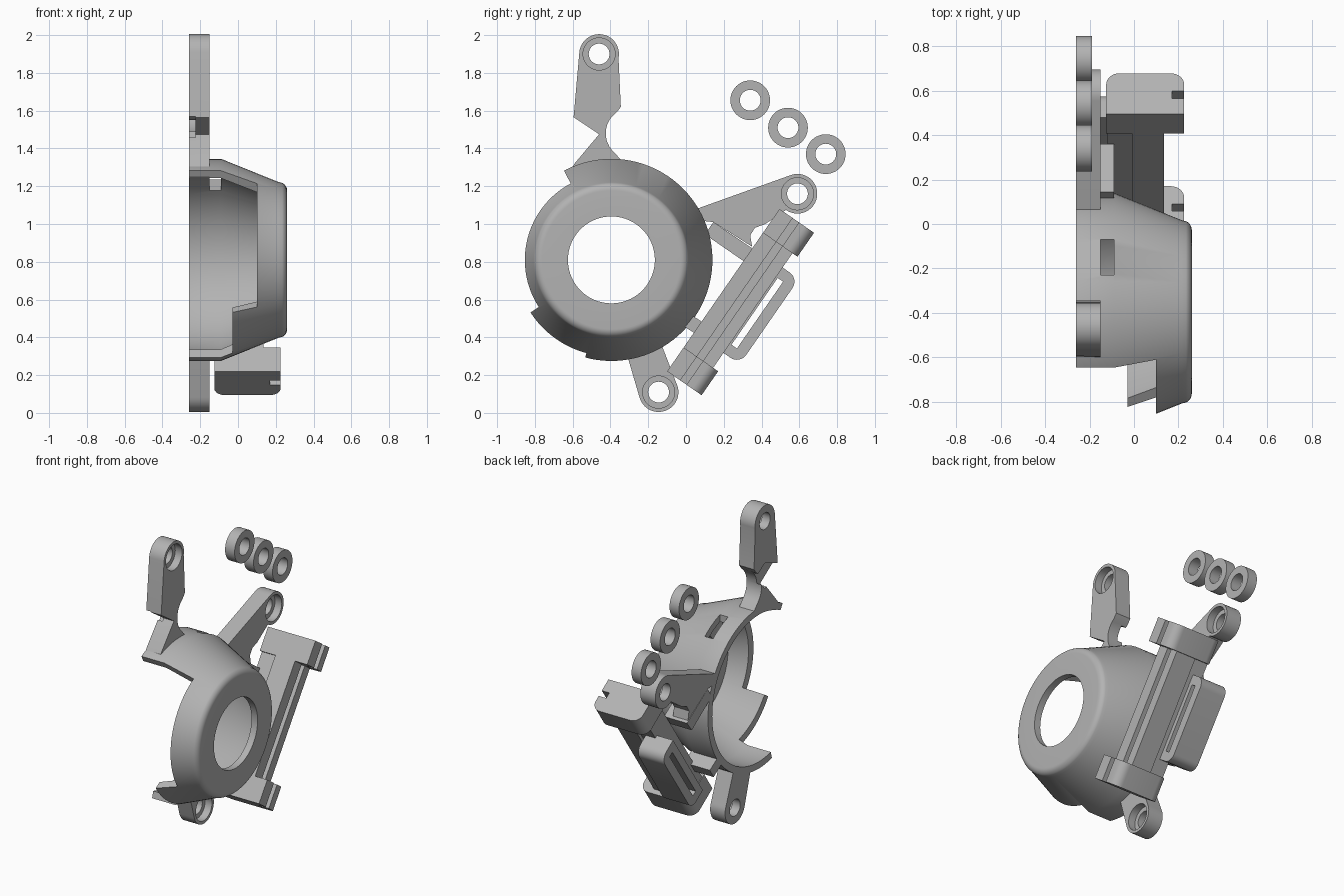
import bpy, bmesh, math
from mathutils import Vector

cube = bpy.data.objects.get("Cube")
if cube:
    bpy.data.objects.remove(cube, do_unlink=True)

GREY = (0.45, 0.45, 0.45, 1)
mat = bpy.data.materials.new("plain_grey")
mat.use_nodes = True
mat.diffuse_color = GREY
mat.node_tree.nodes["Principled BSDF"].inputs["Base Color"].default_value = GREY

CY, CZ = -0.395, 0.81          # housing axis
BACK, FRONT = -0.26, 0.26
ARM_FRONT = -0.15
EAR, BORE, HOLE = 0.105, 0.085, 0.055
U = Vector((0, 0.569, 0.822))  # long direction of the tilted holder
V = Vector((0, 0.822, -0.569))
CORNER = Vector((0, -0.10, 0.22))


def finish(name, bm, angle=30):
    bmesh.ops.recalc_face_normals(bm, faces=bm.faces)
    mesh = bpy.data.meshes.new(name)
    bm.to_mesh(mesh)
    bm.free()
    ob = bpy.data.objects.new(name, mesh)
    bpy.context.collection.objects.link(ob)
    mesh.materials.append(mat)
    smooth(ob, angle)
    return ob


def select(ob):
    bpy.ops.object.select_all(action='DESELECT')
    ob.select_set(True)
    bpy.context.view_layer.objects.active = ob


def smooth(ob, angle=30):
    select(ob)
    bpy.ops.object.shade_smooth_by_angle(angle=math.radians(angle))


def sweep(name, points, offset):
    """Solid from a closed outline pushed along an offset."""
    bm = bmesh.new()
    face = bm.faces.new([bm.verts.new(p) for p in points])
    out = bmesh.ops.extrude_face_region(bm, geom=[face])
    bmesh.ops.translate(bm, vec=offset, verts=[v for v in out["geom"] if isinstance(v, bmesh.types.BMVert)])
    return finish(name, bm)


def plate(name, outline, x0, x1):
    return sweep(name, [Vector((x0, y, z)) for y, z in outline], Vector((x1 - x0, 0, 0)))


def rail(name, profile, u0, u1):
    """Sweep an (x, v) profile along the holder."""
    return sweep(name, [CORNER + U * u0 + V * v + Vector((x, 0, 0)) for x, v in profile], U * (u1 - u0))


def arc(cy, cz, r, a0, a1, n=24):
    return [(cy + r * math.cos(math.radians(a0 + (a1 - a0) * i / n)),
             cz + r * math.sin(math.radians(a0 + (a1 - a0) * i / n))) for i in range(n + 1)]


def circle(cy, cz, r, n=48):
    return arc(cy, cz, r, 0, 360, n)[:-1]


def cut(ob, *cutters):
    for c in cutters:
        c.hide_render = True
        m = ob.modifiers.new("cut", 'BOOLEAN')
        m.operation, m.solver, m.object = 'DIFFERENCE', 'EXACT', c
        select(ob)
        bpy.ops.object.modifier_apply(modifier=m.name)
        bpy.data.objects.remove(c, do_unlink=True)
    smooth(ob)


# Conical housing, revolved about the x axis
profile = [(BACK, 0.535), (-0.09, 0.535), (0.215, 0.412)]
profile += arc(0.215, 0.367, 0.045, 65, 0, 6)
profile += [(FRONT, 0.23), (0.215, 0.23), (0.215, 0.355), (-0.09, 0.49), (BACK, 0.49)]
bm = bmesh.new()
SEG = 96
rings = []
for i in range(SEG):
    a = 2 * math.pi * i / SEG
    rings.append([bm.verts.new((x, CY + r * math.cos(a), CZ + r * math.sin(a))) for x, r in profile])
for i in range(SEG):
    a, b = rings[i], rings[(i + 1) % SEG]
    for j in range(len(profile)):
        k = (j + 1) % len(profile)
        bm.faces.new((a[j], a[k], b[k], b[j]))
housing = finish("housing", bm)


def wedge(a0, a1, x1):
    return plate("cutter", [(CY, CZ)] + arc(CY, CZ, 0.8, a0, a1, 12), -0.4, x1)


# Stepped side opening and a small slot on top
cut(housing, wedge(118, 213, 0.10), wedge(211, 255, -0.03),
    plate("cutter", [(-0.23, 1.1), (-0.07, 1.1), (-0.07, 1.5), (-0.23, 1.5)], -0.15, -0.09))

# Mounting arms with counterbored ears
arms = {
    "top_arm": ((-0.46, 1.90),
                arc(-0.46, 1.90, EAR, 175, -12)
                + [(-0.345, 1.62)] + arc(-0.29, 1.48, 0.135, 125, 228, 12)
                + [(-0.34, 1.335), (-0.42, 1.31), (-0.56, 1.27), (-0.63, 1.245),
                   (-0.59, 1.32), (-0.46, 1.475), (-0.595, 1.565)]),
    "side_arm": ((0.59, 1.16),
                 arc(0.59, 1.16, EAR, 110, -125)
                 + [(0.42, 1.0), (0.365, 0.98), (0.34, 0.94), (0.35, 0.88),
                    (0.145, 1.01), (0.06, 1.02), (0.02, 1.07), (0.07, 1.085)]),
    "bottom_arm": ((-0.145, 0.11),
                   arc(-0.145, 0.11, EAR, 195, 385)
                   + [(-0.125, 0.35), (-0.2, 0.33), (-0.31, 0.30)]),
}
for name, (c, outline) in arms.items():
    arm = plate(name, outline, BACK, ARM_FRONT)
    cut(arm, plate("cutter", circle(*c, HOLE), -0.4, 0),
        plate("cutter", circle(*c, BORE), -0.2, 0))

# Recess across the neck of the top arm, from behind
cut(bpy.data.objects["top_arm"],
    plate("cutter", [(-0.62, 1.56), (-0.46, 1.45), (-0.36, 1.56), (-0.46, 1.62)], -0.3, -0.225))

# Loose spacers
for i, c in enumerate([(0.34, 1.655), (0.54, 1.51), (0.74, 1.37)]):
    spacer = plate(f"spacer_{i + 1}", circle(*c, EAR), BACK, -0.19)
    cut(spacer, plate("cutter", circle(*c, HOLE), -0.4, 0))

# Struts between housing and holder
plate("upper_strut", [(0.145, 1.01), (0.36, 0.865), (0.31, 0.80), (0.10, 0.945)], BACK, -0.09)
plate("lower_strut", [(-0.03, 0.47), (0.01, 0.53), (0.12, 0.46), (0.08, 0.40)], BACK, -0.07)

# Holder: two rounded end blocks joined by a grooved rail
G0, G1 = 0.085, 0.125
block = [(-0.125, 0), (0.225, 0), (0.225, G0), (0.17, G0), (0.17, G1), (0.225, G1)]
block += arc(0.165, 0.162, 0.06, 0, 90, 8) + arc(-0.065, 0.162, 0.06, 90, 180, 8)
for name, u0 in (("lower_end_block", 0), ("upper_end_block", 0.892)):
    rail(name, block, u0, u0 + 0.154)
rail("holder_rail", [(-0.01, 0), (0.135, 0), (0.135, G0), (0.09, G0), (0.09, G1),
                     (0.135, G1), (0.135, 0.19), (-0.01, 0.19)], 0.15, 0.895)
rail("holder_backing", [(-0.12, 0.02), (-0.008, 0.02), (-0.008, 0.17), (-0.12, 0.17)], 0.15, 0.895)


# Strap loop on the outer side
def holder_outline(pairs):
    return [tuple((CORNER + U * u + V * v).yz) for u, v in pairs]


loop = plate("strap_loop", holder_outline(
    [(0.25, 0.15)] + arc(0.31, 0.235, 0.06, 180, 90, 8) + arc(0.74, 0.235, 0.06, 90, 0, 8)
    + [(0.80, 0.15)]), -0.24, -0.05)
cut(loop, plate("cutter", holder_outline([(0.31, 0.2), (0.74, 0.2), (0.74, 0.235), (0.31, 0.235)]), -0.4, 0.1))
